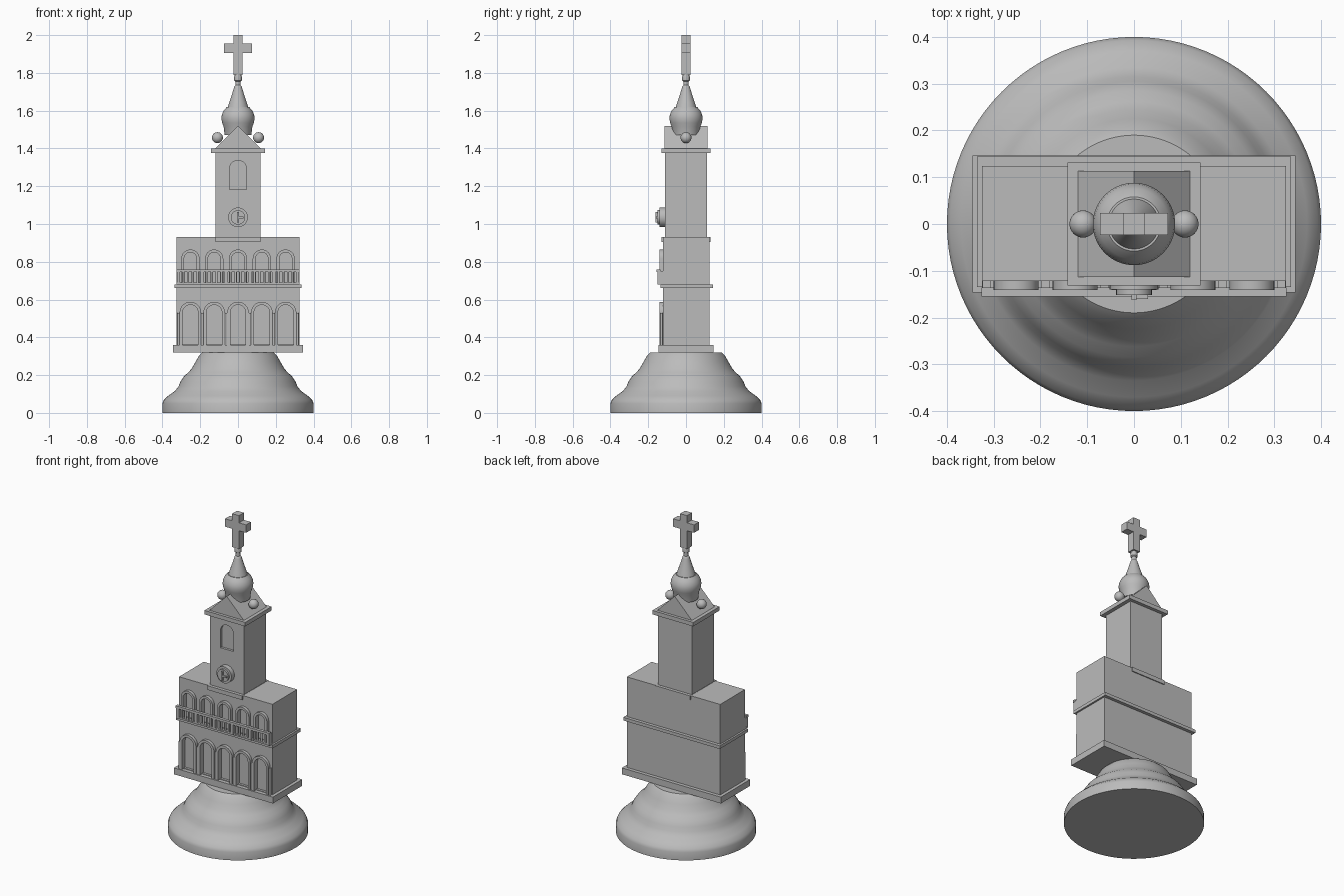
import bpy, bmesh, math
from mathutils import Matrix

if "Cube" in bpy.data.objects:
    bpy.data.objects.remove(bpy.data.objects["Cube"], do_unlink=True)

stone = bpy.data.materials.new("stone_grey")
stone.use_nodes = True
GREY = (0.5, 0.5, 0.5, 1)
stone.diffuse_color = GREY
stone.node_tree.nodes["Principled BSDF"].inputs["Base Color"].default_value = GREY


def finish(name, bm, smooth=False):
    bmesh.ops.recalc_face_normals(bm, faces=bm.faces)
    mesh = bpy.data.meshes.new(name)
    bm.to_mesh(mesh)
    bm.free()
    mesh.materials.append(stone)
    obj = bpy.data.objects.new(name, mesh)
    bpy.context.collection.objects.link(obj)
    if smooth:
        bpy.ops.object.select_all(action="DESELECT")
        obj.select_set(True)
        bpy.context.view_layer.objects.active = obj
        bpy.ops.object.shade_smooth_by_angle(angle=math.radians(35))
    return obj


def box(name, x0, x1, y0, y1, z0, z1):
    bm = bmesh.new()
    bmesh.ops.create_cube(bm, size=1)
    for v in bm.verts:
        v.co = ((x0 + x1) / 2 + v.co.x * (x1 - x0),
                (y0 + y1) / 2 + v.co.y * (y1 - y0),
                (z0 + z1) / 2 + v.co.z * (z1 - z0))
    return finish(name, bm)


def prism(name, outline, y0, y1):
    """Extrude an x-z outline along y."""
    bm = bmesh.new()
    face = bm.faces.new([bm.verts.new((x, y0, z)) for x, z in outline])
    out = bmesh.ops.extrude_face_region(bm, geom=[face])
    for v in out["geom"]:
        if isinstance(v, bmesh.types.BMVert):
            v.co.y = y1
    return finish(name, bm, True)


def lathe(name, profile, steps=64):
    bm = bmesh.new()
    pts = [(0, profile[0][1])] + profile + [(0, profile[-1][1])]
    verts = [bm.verts.new((r, 0, z)) for r, z in pts]
    edges = [bm.edges.new(p) for p in zip(verts, verts[1:])]
    bmesh.ops.spin(bm, geom=verts + edges, cent=(0, 0, 0), axis=(0, 0, 1),
                   angle=math.tau, steps=steps)
    bmesh.ops.remove_doubles(bm, verts=bm.verts, dist=1e-5)
    return finish(name, bm, True)


def disc(name, x, z, r, y0, y1):
    bm = bmesh.new()
    bmesh.ops.create_cone(bm, cap_ends=True, segments=40, radius1=r, radius2=r, depth=y1 - y0,
                          matrix=Matrix.Translation((x, (y0 + y1) / 2, z))
                          @ Matrix.Rotation(math.pi / 2, 4, "X"))
    return finish(name, bm, True)


def post(name, x, y, r, z0, z1):
    bm = bmesh.new()
    bmesh.ops.create_cone(bm, cap_ends=True, segments=12, radius1=r, radius2=r, depth=z1 - z0,
                          matrix=Matrix.Translation((x, y, (z0 + z1) / 2)))
    return finish(name, bm, True)


def arch_path(x, r, z0, top, n=16):
    """Round-headed outline from the left foot to the right foot."""
    arc = [(x - r * math.cos(math.pi * i / n), top - r + r * math.sin(math.pi * i / n))
           for i in range(n + 1)]
    return [(x - r, z0)] + arc + [(x + r, z0)]


def niche(target, x, r, z0, top, front, depth):
    cutter = prism("niche_cutter", arch_path(x, r, z0, top), front - 0.05, front + depth)
    cutter.hide_render = True
    mod = target.modifiers.new("niche", "BOOLEAN")
    mod.operation, mod.solver, mod.object = "DIFFERENCE", "EXACT", cutter
    bpy.ops.object.select_all(action="DESELECT")
    target.select_set(True)
    bpy.context.view_layer.objects.active = target
    bpy.ops.object.modifier_apply(modifier=mod.name)
    bpy.data.objects.remove(cutter, do_unlink=True)


# Round bell-shaped pedestal
lathe("pedestal", [(0.4, 0), (0.4, 0.05), (0.393, 0.068), (0.37, 0.09), (0.335, 0.115),
                   (0.315, 0.14), (0.305, 0.165), (0.285, 0.195), (0.262, 0.215),
                   (0.245, 0.235), (0.225, 0.27), (0.205, 0.305), (0.19, 0.32)], 96)

# Main building: plinth, two storeys and the string course
FRONT = -0.122
box("plinth", -0.345, 0.345, -0.146, 0.146, 0.32, 0.36)
lower = box("lower_storey", -0.325, 0.325, FRONT, 0.124, 0.36, 0.66)
box("string_course", -0.336, 0.336, -0.135, 0.144, 0.66, 0.68)
upper = box("upper_storey", -0.325, 0.325, FRONT, 0.124, 0.68, 0.93)

# Two arcades of five round arches
PITCH = 0.126
for i in range(-2, 3):
    x = i * PITCH
    for label, wall, ro, ri, z0, top in (("lower", lower, 0.057, 0.041, 0.36, 0.588),
                                         ("upper", upper, 0.048, 0.033, 0.68, 0.865)):
        niche(wall, x, ri, z0 + 0.004, top - ro + ri, FRONT, 0.015)
        band = arch_path(x, ro, z0, top) + arch_path(x, ri, z0, top - ro + ri)[::-1]
        prism(label + "_arch", band, -0.141, FRONT + 0.002)

# Slim columns between the arches, and the balcony railing
for i in range(6):
    x = (i - 2.5) * PITCH
    post("arcade_column", x, -0.13, 0.007, 0.36, 0.53)
    box("railing_pier", x - 0.009, x + 0.009, -0.152, FRONT, 0.68, 0.75)
    if i < 5:
        for k in range(1, 5):
            post("baluster", x + k * PITCH / 5, -0.145, 0.006, 0.68, 0.75)
box("railing_foot", -0.325, 0.325, -0.15, FRONT, 0.68, 0.69)
box("railing_top", -0.326, 0.326, -0.155, -0.136, 0.745, 0.76)

# Tower with an arched window and a gabled roof
tower = box("tower", -0.118, 0.118, -0.11, 0.11, 0.92, 1.38)
niche(tower, 0, 0.045, 1.183, 1.337, -0.11, 0.015)
box("tower_foot", -0.12, 0.12, -0.13, 0.13, 0.905, 0.931)
box("tower_cornice", -0.142, 0.142, -0.131, 0.131, 1.375, 1.4)
prism("gable_roof", [(-0.12, 1.4), (0, 1.52), (0.12, 1.4)], -0.113, 0.113)

# Clock
disc("clock_rim", 0, 1.035, 0.052, -0.14, -0.105)
disc("clock_face", 0, 1.035, 0.038, -0.152, -0.135)
box("minute_hand", -0.005, 0.005, -0.162, -0.15, 1.008, 1.064)
box("hour_hand", 0, 0.03, -0.16, -0.15, 1.03, 1.04)

# Ball ornaments beside the gable
for side in (-1, 1):
    bm = bmesh.new()
    bmesh.ops.create_uvsphere(bm, u_segments=32, v_segments=16, radius=0.029,
                              matrix=Matrix.Translation((side * 0.109, 0, 1.457)))
    finish("ball_ornament", bm, True)

# Onion dome, spire and cross
lathe("onion_dome", [(0.07, 1.47), (0.076, 1.515), (0.084, 1.535), (0.088, 1.56),
                     (0.085, 1.58), (0.075, 1.602), (0.058, 1.62)])
lathe("spire", [(0.055, 1.615), (0.046, 1.645), (0.034, 1.68), (0.022, 1.72), (0.019, 1.73),
                (0.014, 1.735), (0.014, 1.755), (0.02, 1.76), (0.02, 1.78), (0.015, 1.795)], 32)
cross = []
for s, rows in ((1, 1), (-1, -1)):
    cross += [(s * x, z) for x, z in [(0.024, 1.79), (0.024, 1.905), (0.073, 1.905),
                                      (0.073, 1.955), (0.024, 1.955), (0.024, 2.0)][::rows]]
prism("cross", cross, -0.024, 0.024)
